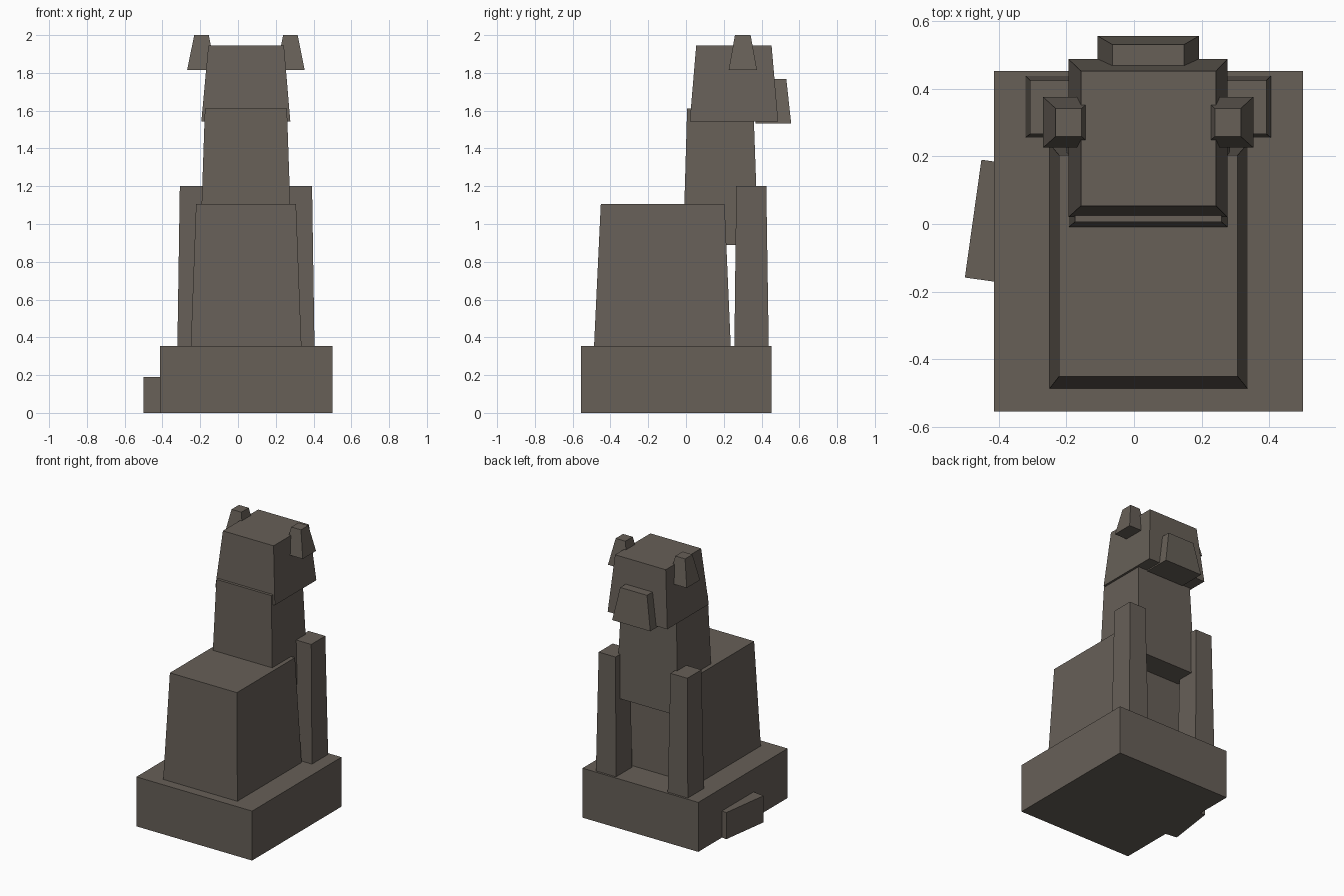
import bpy, bmesh, math

if "Cube" in bpy.data.objects:
    bpy.data.objects.remove(bpy.data.objects["Cube"])

stone = bpy.data.materials.new("grey_brown_stone")
stone.diffuse_color = (0.135, 0.116, 0.097, 1)
stone.use_nodes = True
stone.node_tree.nodes["Principled BSDF"].inputs["Base Color"].default_value = stone.diffuse_color
CX = 0.042  # symmetry plane of the statue


def block(name, z0, z1, bottom, top=None, turn=0.0, loc=(0, 0)):
    """Tapered box; bottom and top are (x0, x1, y0, y1)."""
    top = top or bottom
    bm = bmesh.new()
    rings = []
    for (x0, x1, y0, y1), z in ((bottom, z0), (top, z1)):
        rings.append([bm.verts.new((x, y, z)) for x, y in
                      ((x0, y0), (x1, y0), (x1, y1), (x0, y1))])
    lo, hi = rings
    bm.faces.new(lo[::-1])
    bm.faces.new(hi)
    for i in range(4):
        j = (i + 1) % 4
        bm.faces.new((lo[i], lo[j], hi[j], hi[i]))
    mesh = bpy.data.meshes.new(name)
    bm.to_mesh(mesh)
    bm.free()
    mesh.materials.append(stone)
    ob = bpy.data.objects.new(name, mesh)
    ob.location = (loc[0], loc[1], 0)
    ob.rotation_euler.z = turn
    bpy.context.collection.objects.link(ob)
    return ob


def mirrored(r):
    return (2 * CX - r[1], 2 * CX - r[0], r[2], r[3])


def pair(name, z0, z1, bottom, top):
    block(name + "_left", z0, z1, bottom, top)
    block(name + "_right", z0, z1, mirrored(bottom), mirrored(top))


# Plinth and the tail stub at its side
block("plinth", 0, 0.353, (-0.414, 0.5, -0.555, 0.453))
block("tail", 0, 0.19, (-0.1, 0.1, -0.176, 0.176),
      turn=math.radians(-8), loc=(-0.377, 0.002))

# Seated body and front legs
block("haunches", 0.35, 1.107, (-0.25, 0.336, -0.487, 0.237), (-0.222, 0.307, -0.451, 0.204))
pair("front_leg", 0.35, 1.2, (-0.321, -0.162, 0.256, 0.438), (-0.308, -0.175, 0.266, 0.425))

# Chest and neck
block("chest", 0.888, 1.612, (-0.2, 0.284, -0.015, 0.383), (-0.175, 0.259, 0.006, 0.357))

# Head, muzzle and ears
block("head", 1.543, 1.945, (-0.194, 0.277, 0.02, 0.488), (-0.157, 0.243, 0.054, 0.453))
block("muzzle", 1.532, 1.767, (-0.108, 0.193, 0.367, 0.557), (-0.064, 0.148, 0.392, 0.531))
pair("ear", 1.815, 2.0, (-0.269, -0.118, 0.226, 0.376), (-0.232, -0.155, 0.259, 0.342))
